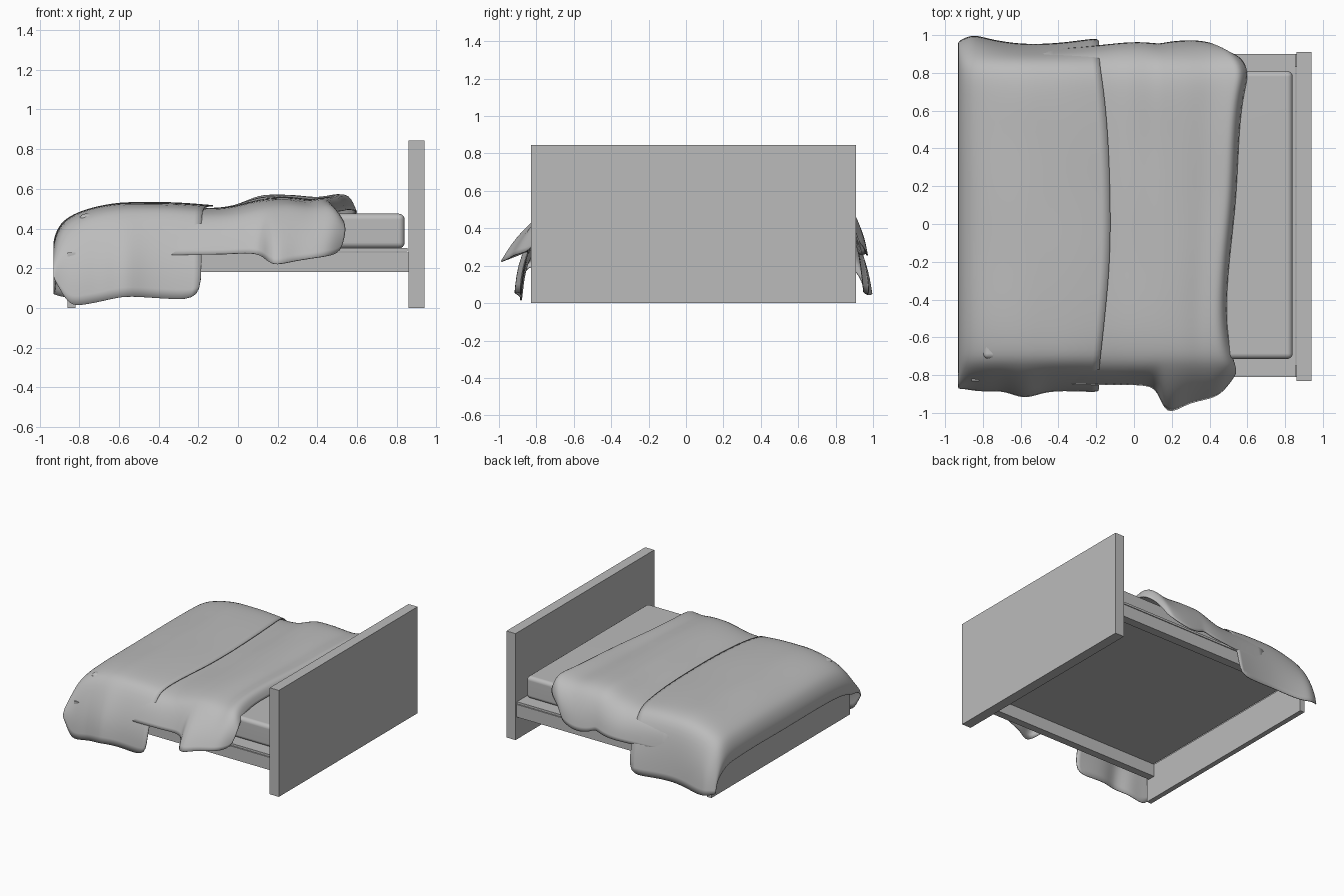
import bpy
import bmesh
from math import sin

if "Cube" in bpy.data.objects:
    bpy.data.objects.remove(bpy.data.objects["Cube"], do_unlink=True)

grey = bpy.data.materials.new("plain grey")
grey.use_nodes = True
colour = (0.5, 0.5, 0.5, 1)
grey.diffuse_color = colour
grey.node_tree.nodes["Principled BSDF"].inputs["Base Color"].default_value = colour


def finish(name, bm):
    bmesh.ops.recalc_face_normals(bm, faces=bm.faces)
    mesh = bpy.data.meshes.new(name)
    bm.to_mesh(mesh)
    bm.free()
    mesh.materials.append(grey)
    obj = bpy.data.objects.new(name, mesh)
    bpy.context.collection.objects.link(obj)
    return obj


def box(name, xs, ys, zs, bevel=0.0):
    bm = bmesh.new()
    bmesh.ops.create_cube(bm, size=1)
    for v in bm.verts:
        for axis, (low, high) in enumerate((xs, ys, zs)):
            v.co[axis] = low if v.co[axis] < 0 else high
    obj = finish(name, bm)
    if bevel:
        mod = obj.modifiers.new("rounded edges", "BEVEL")
        mod.width, mod.segments = bevel, 4
        for p in obj.data.polygons:
            p.use_smooth = True
        obj.modifiers.new("even shading", "WEIGHTED_NORMAL")
    return obj


def lerp(a, b, t):
    return a + (b - a) * t


def drape(name, rows, edge, edge_start, flare):
    """Loft a cloth from rows: x, front top z, back top z, front hem y, z, back hem y, z."""
    bm = bmesh.new()
    grid = []
    end = rows[-1][0]
    for x, zf, zb, yf, hf, yb, hb in rows:
        front, back = -0.73, 0.82
        section = [(yf, hf), (lerp(yf, front, flare), lerp(hf, zf, 0.4)),
                   (front - 0.03, zf - 0.055), (front + 0.05, zf - 0.015)]
        for t in (0.15, 0.35, 0.55, 0.75, 0.9):
            ripple = 0.004 * sin(9 * x + 14 * t)
            section.append((lerp(front, back, t), lerp(zf, zb, t) + ripple))
        section += [(back - 0.02, zb - 0.01), (back + 0.06, zb - 0.06),
                    (lerp(yb, back, 0.15), lerp(hb, zb, 0.4)), (yb, hb)]
        pull = max(0, (x - edge_start) / (end - edge_start))
        grid.append([bm.verts.new((x + pull * e, y, z))
                     for (y, z), e in zip(section, edge)])
    for a, b in zip(grid, grid[1:]):
        for i in range(len(a) - 1):
            bm.faces.new((a[i], a[i + 1], b[i + 1], b[i]))
    obj = finish(name, bm)
    for p in obj.data.polygons:
        p.use_smooth = True
    sub = obj.modifiers.new("soft cloth", "SUBSURF")
    sub.levels = sub.render_levels = 2
    thick = obj.modifiers.new("cloth thickness", "SOLIDIFY")
    thick.thickness, thick.offset = 0.006, 0
    return obj


# Bed frame
box("headboard", (0.86, 0.94), (-0.83, 0.91), (0, 0.845))
box("footboard", (-0.86, -0.82), (-0.83, 0.91), (0, 0.28))
for side, ys in (("right", (-0.81, -0.75)), ("left", (0.83, 0.90))):
    box(side + "_rail", (-0.82, 0.86), ys, (0.18, 0.28))
box("bed_base", (-0.82, 0.855), (-0.81, 0.90), (0.285, 0.302))
box("mattress", (-0.8, 0.84), (-0.715, 0.81), (0.30, 0.475), 0.03)

# Duvet, pulled back from the head end
drape("duvet", [
    (-0.50, 0.50, 0.50, -0.84, 0.26, 0.92, 0.26),
    (-0.20, 0.50, 0.50, -0.85, 0.27, 0.94, 0.26),
    (-0.05, 0.50, 0.50, -0.85, 0.27, 0.96, 0.26),
    (0.07, 0.53, 0.555, -0.85, 0.28, 0.96, 0.27),
    (0.13, 0.54, 0.57, -0.88, 0.26, 0.95, 0.30),
    (0.17, 0.545, 0.57, -1.02, 0.21, 0.96, 0.27),
    (0.28, 0.55, 0.57, -0.95, 0.235, 0.97, 0.25),
    (0.38, 0.53, 0.555, -0.93, 0.25, 0.97, 0.26),
    (0.46, 0.55, 0.57, -0.91, 0.26, 0.96, 0.28),
    (0.51, 0.53, 0.59, -0.86, 0.27, 0.95, 0.30),
    (0.54, 0.48, 0.50, -0.82, 0.30, 0.92, 0.33),
], (-0.02, 0, 0, -0.03, -0.06, -0.04, 0, 0.01, 0.03, 0.07, 0.03, -0.03, -0.09), 0.2, 0.3)

# Throw across the foot end
drape("foot_throw", [
    (-0.92, 0.25, 0.25, -0.86, 0.16, 0.95, 0.08),
    (-0.935, 0.32, 0.33, -0.87, 0.16, 0.96, 0.07),
    (-0.90, 0.41, 0.42, -0.87, 0.10, 0.98, 0.06),
    (-0.85, 0.455, 0.46, -0.88, 0.01, 1.0, 0.05),
    (-0.78, 0.49, 0.49, -0.885, 0.015, 0.98, 0.04),
    (-0.68, 0.515, 0.515, -0.88, 0.035, 0.96, 0.05),
    (-0.58, 0.53, 0.53, -0.93, 0.06, 0.95, 0.06),
    (-0.48, 0.53, 0.53, -0.885, 0.055, 0.95, 0.06),
    (-0.34, 0.53, 0.53, -0.88, 0.045, 0.96, 0.05),
    (-0.185, 0.515, 0.515, -0.89, 0.04, 0.985, 0.04),
], (0, 0, 0, 0.01, 0.03, 0.06, 0.06, 0.05, 0.03, 0.01, 0, 0, 0), -0.5, 0.1)
